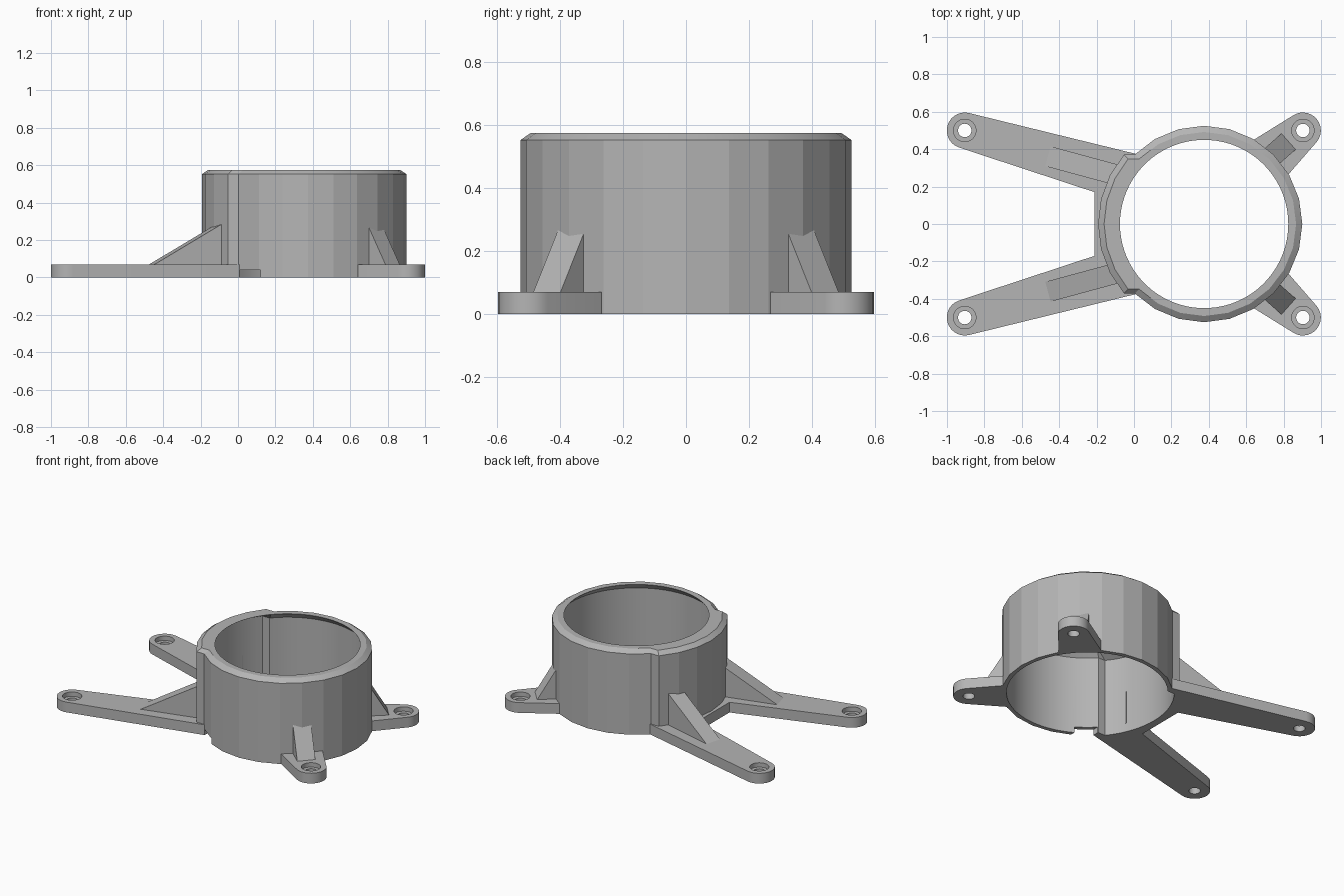
import bpy, bmesh
from math import sin, cos, asin, pi, radians
from mathutils import Vector

cube = bpy.data.objects.get("Cube")
if cube:
    bpy.data.objects.remove(cube, do_unlink=True)

grey = bpy.data.materials.new("plain_grey")
grey.use_nodes = True
grey.diffuse_color = (0.46, 0.46, 0.46, 1)
grey.node_tree.nodes["Principled BSDF"].inputs["Base Color"].default_value = grey.diffuse_color

CX = 0.375      # axis of the round housing
PLATE = 0.07    # thickness of the feet


def arc(cx, cy, r, a0, a1, n):
    return [(cx + r * cos(a0 + (a1 - a0) * i / n), cy + r * sin(a0 + (a1 - a0) * i / n))
            for i in range(n + 1)]


def loft(name, levels):
    """Closed solid through outlines, given as (outline, height) pairs."""
    bm = bmesh.new()
    rings = [[bm.verts.new((x, y, z)) for x, y in pts] for pts, z in levels]
    for low, high in zip(rings, rings[1:]):
        for i in range(len(low)):
            j = (i + 1) % len(low)
            bm.faces.new((low[i], low[j], high[j], high[i]))
    bm.faces.new(rings[0][::-1])
    bm.faces.new(rings[-1])
    bmesh.ops.remove_doubles(bm, verts=bm.verts, dist=1e-5)
    bmesh.ops.recalc_face_normals(bm, faces=bm.faces)
    mesh = bpy.data.meshes.new(name)
    bm.to_mesh(mesh)
    bm.free()
    mesh.materials.append(grey)
    obj = bpy.data.objects.new(name, mesh)
    bpy.context.collection.objects.link(obj)
    return obj


def housing_outline(r, r_wide, y, n, n_wide):
    """Circle whose -x side bulges out to a wider radius between -y and y."""
    t, w = pi - asin(y / r), pi - asin(y / r_wide)
    return arc(CX, 0, r, -t, t, n) + arc(CX, 0, r_wide, w, 2 * pi - w, n_wide)


def cut(obj, cutters):
    for c in cutters:
        mod = obj.modifiers.new("cut", 'BOOLEAN')
        mod.operation, mod.solver, mod.object = 'DIFFERENCE', 'EXACT', c
    bpy.context.view_layer.update()
    deps = bpy.context.evaluated_depsgraph_get()
    mesh = bpy.data.meshes.new_from_object(obj.evaluated_get(deps))
    obj.modifiers.clear()
    obj.data = mesh


def box_outline(x0, x1, y0, y1):
    return [(x0, y0), (x1, y0), (x1, y1), (x0, y1)]


def wedge(name, foot, top, width, height):
    """Sloping rib from the foot point up to the housing wall."""
    f, t = Vector(foot), Vector(top)
    along = (t - f).normalized()
    side = Vector((-along.y, along.x)) * width / 2
    inner = t + along * 0.02
    low, mid = PLATE - 0.01, 0.01
    base = [f - side, inner - side, inner + side, f + side]
    obj = loft(name, [(base, low), (base, height)])
    # Drop the outer top edge to make the slope, keep a short flat at the wall
    for v in obj.data.vertices:
        if v.co.z > PLATE and (v.co.xy - f).dot(along) < mid:
            v.co.z = PLATE
    return obj


# Housing: faceted outside with a chamfered top edge
wall = housing_outline(0.525, 0.567, 0.371, 18, 6)
rim = housing_outline(0.492, 0.535, 0.348, 18, 6)
housing = loft("housing", [(wall, 0), (wall, 0.552), (rim, 0.575)])

# Bore cutter: side pocket and a lip tapering in at the top
bore_wall = housing_outline(0.495, 0.535, 0.331, 54, 18)
lip = housing_outline(0.45, 0.45, 0.30, 54, 18)
bore = loft("bore_cutter", [(bore_wall, -0.1), (bore_wall, 0.53), (lip, 0.574), (lip, 0.7)])
notch_outline = box_outline(0.01, 0.12, -0.6, -0.3)
notch = loft("notch_cutter", [(notch_outline, -0.1), (notch_outline, 0.04)])
cut(housing, [bore, notch])
helpers = [bore, notch]
parts = [housing]

# Web joining the two long arms
web_outline = box_outline(-0.21, -0.05, -0.17, 0.17)
web = loft("arm_web", [(web_outline, 0), (web_outline, PLATE)])
cut(web, [bore])
parts.append(web)

# Feet: tip position, arc range, root points
long_arm = ((-0.905, 0.5), 76, 252, [(-0.21, 0.17), (-0.1, 0.17), (0.01, 0.33), (0.01, 0.375)])
short_foot = ((0.903, 0.5), -39, 121, [(0.64, 0.45), (0.62, 0.41), (0.78, 0.24), (0.83, 0.27)])
for s, label in ((-1, "front"), (1, "back")):
    for kind, (tip, a0, a1, root) in (("long_arm", long_arm), ("short_foot", short_foot)):
        pts = arc(*tip, 0.096, radians(a0), radians(a1), 14) + root
        pts = [(x, s * y) for x, y in pts]
        plate = loft(f"{label}_{kind}", [(pts, 0), (pts, PLATE)])
        # Counterbored screw hole
        small, big = [arc(tip[0], s * tip[1], r, 0, 2 * pi * 31 / 32, 31) for r in (0.036, 0.06)]
        hole = loft("screw_hole_cutter", [(small, -0.1), (small, 0.04), (big, 0.04), (big, 0.2)])
        helpers.append(hole)
        cut(plate, [bore, hole])
        parts.append(plate)
    parts.append(wedge(f"{label}_long_rib", (-0.46, s * 0.362), (-0.12, s * 0.27), 0.11, 0.285))
    parts.append(wedge(f"{label}_short_rib", (0.826, s * 0.441), (0.745, s * 0.369), 0.115, 0.285))

for h in helpers:
    bpy.data.objects.remove(h, do_unlink=True)

# Smooth the fine curves, keep the wide facets flat
bpy.ops.object.select_all(action='DESELECT')
for p in parts:
    p.select_set(True)
bpy.context.view_layer.objects.active = housing
bpy.ops.object.shade_smooth_by_angle(angle=radians(13))
